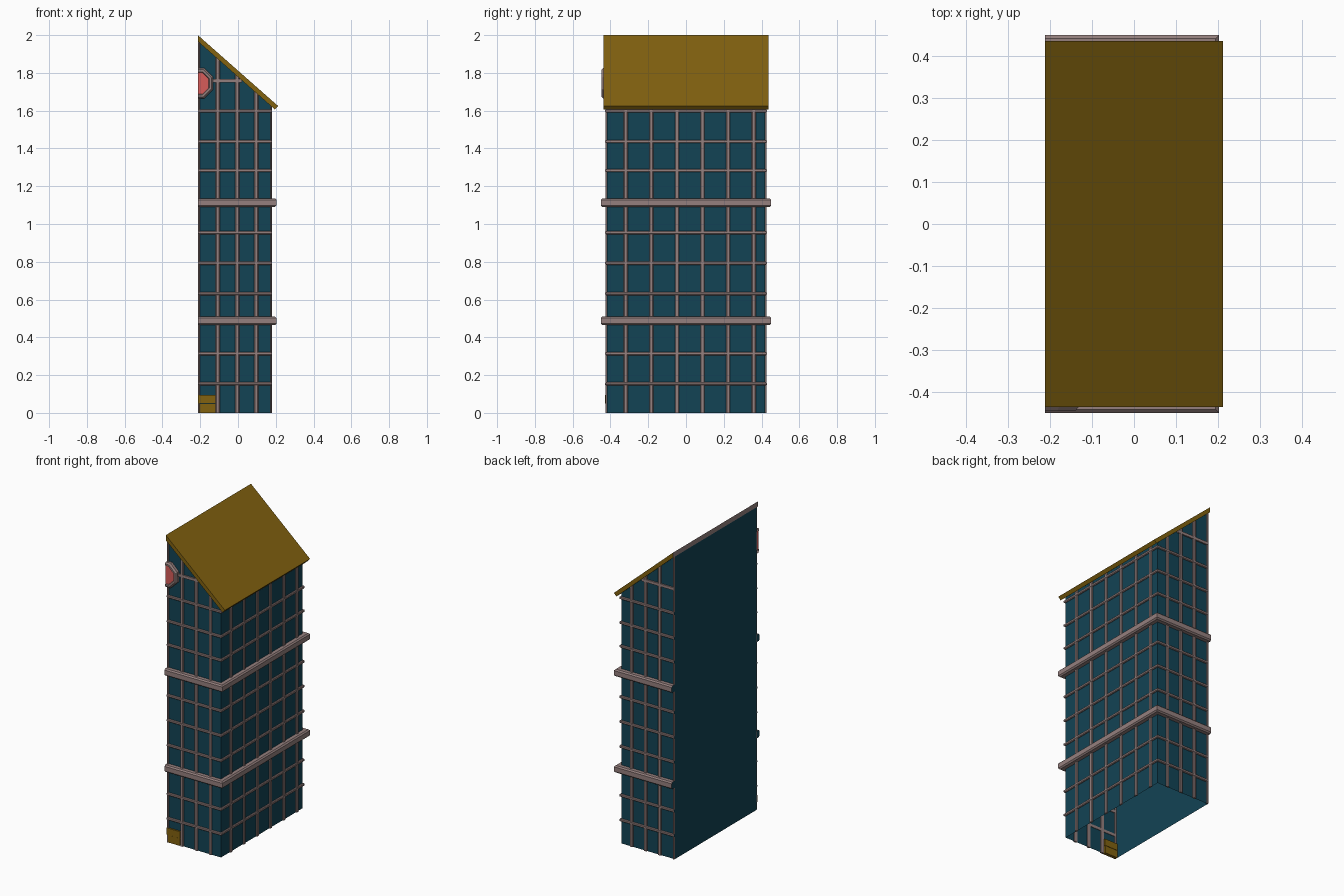
import bpy, bmesh

if "Cube" in bpy.data.objects:
    bpy.data.objects.remove(bpy.data.objects["Cube"])

XC, XR, YW = -0.213, 0.171, 0.419      # cut plane, right wall, half depth
SLOPE = 0.882


def under(x):
    """Height of the roof underside at x."""
    return 1.967 - SLOPE * (x - XC)


def mat(name, rgb):
    m = bpy.data.materials.new(name)
    m.diffuse_color = (*rgb, 1)
    m.use_nodes = True
    m.node_tree.nodes["Principled BSDF"].inputs["Base Color"].default_value = m.diffuse_color
    return m


TEAL = mat("teal glass", (0.006, 0.056, 0.090))
GREY = mat("warm grey trim", (0.300, 0.216, 0.210))
BROWN = mat("ochre brown", (0.223, 0.122, 0.005))
RED = mat("soft red", (0.68, 0.107, 0.102))


def loft(name, rings, mats, closed=True, caps=True, cut=None, drop=None):
    """Join successive rings of points; faces on the cut plane get material `cut`."""
    bm = bmesh.new()
    vs = [[bm.verts.new(p) for p in r] for r in rings]
    n = len(rings[0])
    for a, b in zip(vs, vs[1:]):
        for i in range(n if closed else n - 1):
            j = (i + 1) % n
            bm.faces.new((a[i], a[j], b[j], b[i]))
    if caps:
        bm.faces.new(vs[0])
        bm.faces.new(vs[-1])
    bmesh.ops.recalc_face_normals(bm, faces=bm.faces)
    for f in bm.faces:
        if cut is not None and all(abs(v.co.x - XC) < 1e-4 for v in f.verts):
            f.material_index = cut
    if drop:
        bmesh.ops.delete(bm, geom=[f for f in bm.faces if drop(f)], context='FACES_ONLY')
    me = bpy.data.meshes.new(name)
    bm.to_mesh(me)
    bm.free()
    ob = bpy.data.objects.new(name, me)
    bpy.context.collection.objects.link(ob)
    for m in mats:
        me.materials.append(m)
    return ob


def box(name, x0, x1, y0, y1, z0, z1, m):
    return loft(name, [[(x0, y0, z), (x1, y0, z), (x1, y1, z), (x0, y1, z)] for z in (z0, z1)], [m])


# Wall shell, open underneath
wall = [(XC, 0), (XR, 0), (XR, under(XR)), (XC, under(XC))]
loft("tower_walls", [[(x, y, z) for x, z in wall] for y in (-YW, YW)], [TEAL],
     drop=lambda f: all(v.co.z < 1e-4 for v in f.verts))

# Sloping roof slab
roof = [(XC, 2.0), (0.212, 1.625), (0.195, 1.606), (XC, 1.967)]
loft("roof", [[(x, y, z) for x, z in roof] for y in (-0.4375, 0.4375)], [BROWN, GREY], cut=1)


# Horizontal trim wrapping the three open sides, mitred at the corners
def wrap(name, z, h, d, c):
    prof = [(-0.004, -h / 2), (d - c, -h / 2), (d, -h / 2 + c),
            (d, h / 2 - c), (d - c, h / 2), (-0.004, h / 2)]
    path = [lambda o: (XC, -YW - o), lambda o: (XR + o, -YW - o),
            lambda o: (XR + o, YW + o), lambda o: (XC, YW + o)]
    loft(name, [[(*p(o), z + dz) for o, dz in prof] for p in path], [GREY, TEAL], cut=1)


for i, z in enumerate((0.154, 0.314, 0.631, 0.793, 0.954, 1.283, 1.437, 1.598)):
    wrap(f"horizontal_bar_{i}", z, 0.018, 0.009, 0.004)
for i, z in enumerate((0.487, 1.113)):
    wrap(f"wide_band_{i}", z, 0.046, 0.032, 0.008)

# Vertical bars on front and back, and the short top bar under the gable
BAR = [(-0.011, -0.004), (-0.011, 0.004), (-0.007, 0.008),
       (0.007, 0.008), (0.011, 0.004), (0.011, -0.004)]
for side, s in (("front", -1), ("back", 1)):
    for i, x in enumerate((XC, -0.107, -0.004, 0.097)):
        pts = [(max(x + a, XC), s * (YW + b)) for a, b in BAR]
        loft(f"{side}_vertical_bar_{i}",
             [[(px, py, 0) for px, py in pts],
              [(px, py, under(px) + 0.003) for px, py in pts]], [GREY])
    y0, y1 = sorted((s * (YW - 0.004), s * (YW + 0.009)))
    box(f"{side}_gable_bar", XC, 0.022, y0, y1, 1.749, 1.767, GREY)

# Vertical bars on the right side
for i in range(6):
    y = -0.319 + i * 0.1355
    loft(f"right_vertical_bar_{i}",
         [[(XR + b, y + a, z) for a, b in BAR] for z in (0, under(XR))], [GREY])


# Half octagon window on the front gable
def half_octagon(r, y):
    t = 0.414 * r
    return [(XC + a, y, 1.745 + b) for a, b in ((0, r), (t, r), (r, t), (r, -t), (t, -r), (0, -r))]


loft("octagon_frame", [half_octagon(r, y) for r, y in
     ((0.081, -0.415), (0.081, -0.437), (0.072, -0.447), (0.061, -0.447), (0.057, -0.438))],
     [GREY], closed=False, caps=False)
loft("octagon_pane", [half_octagon(0.059, y) for y in (-0.415, -0.440)], [RED])

# Entrance: lower door and lintel panel
box("door", XC, -0.120, -0.426, -0.405, 0, 0.048, BROWN)
box("door_lintel", XC, -0.118, -0.429, -0.405, 0.050, 0.094, BROWN)
